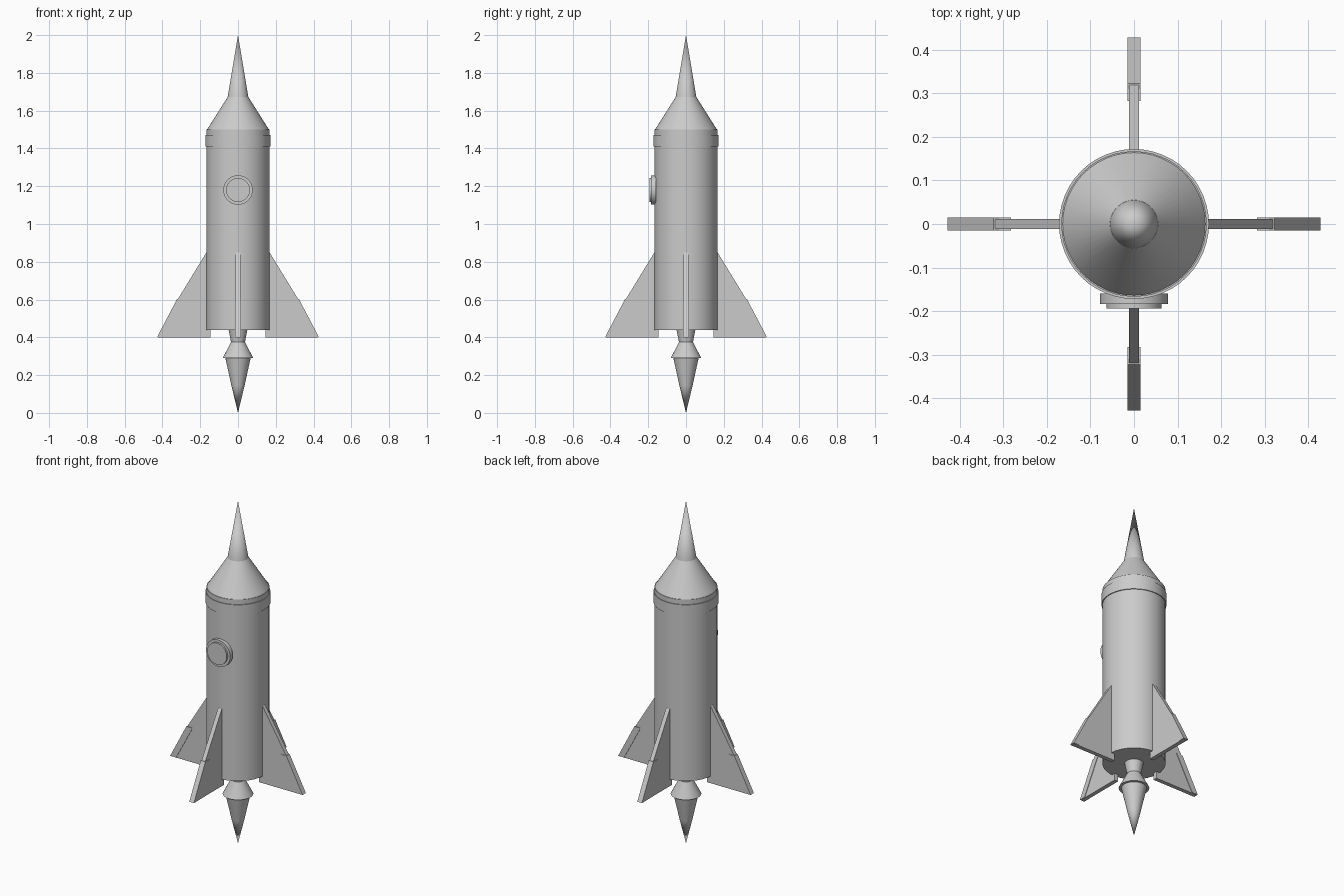
import bpy, bmesh, math
from mathutils import Matrix

if "Cube" in bpy.data.objects:
    bpy.data.objects.remove(bpy.data.objects["Cube"])

grey = bpy.data.materials.new("plain grey")
grey.diffuse_color = (0.6, 0.6, 0.6, 1)
grey.use_nodes = True
grey.node_tree.nodes["Principled BSDF"].inputs["Base Color"].default_value = grey.diffuse_color


def finish(name, bm, smooth=True):
    bmesh.ops.remove_doubles(bm, verts=bm.verts, dist=1e-5)
    bmesh.ops.recalc_face_normals(bm, faces=bm.faces)
    me = bpy.data.meshes.new(name)
    bm.to_mesh(me)
    bm.free()
    me.materials.append(grey)
    ob = bpy.data.objects.new(name, me)
    bpy.context.collection.objects.link(ob)
    if smooth:
        bpy.ops.object.select_all(action='DESELECT')
        ob.select_set(True)
        bpy.context.view_layer.objects.active = ob
        bpy.ops.object.shade_smooth_by_angle(angle=math.radians(25))
    return ob


def lathe(name, profile, matrix=None, n=48):
    """Spin (radius, z) points around z; the profile starts and ends on the axis."""
    bm = bmesh.new()
    vs = [bm.verts.new((r, 0, z)) for r, z in profile]
    es = [bm.edges.new(p) for p in zip(vs, vs[1:])]
    bmesh.ops.spin(bm, geom=vs + es, cent=(0, 0, 0), axis=(0, 0, 1),
                   angle=2 * math.pi, steps=n, use_merge=True)
    bmesh.ops.remove_doubles(bm, verts=bm.verts, dist=1e-5)
    if matrix:
        bm.transform(matrix)
    return finish(name, bm)


def plate(name, outline, thick, angle):
    """Extrude an (x, z) outline symmetrically about y = 0, then turn it about z."""
    bm = bmesh.new()
    f = bm.faces.new([bm.verts.new((x, -thick / 2, z)) for x, z in outline])
    ext = bmesh.ops.extrude_face_region(bm, geom=[f])["geom"]
    bmesh.ops.translate(bm, vec=(0, thick, 0),
                        verts=[v for v in ext if isinstance(v, bmesh.types.BMVert)])
    bm.transform(Matrix.Rotation(angle, 4, 'Z'))
    return finish(name, bm, smooth=False)


# Fuselage, collar and nose
lathe("body", [(0, 0.44), (0.167, 0.44), (0.167, 1.5), (0, 1.5)])
lathe("collar", [(0, 1.41), (0.172, 1.41), (0.172, 1.472), (0, 1.472)])
lathe("nose_cone", [(0, 1.495), (0.167, 1.495), (0.055, 1.672), (0, 1.672)])
lathe("nose_spike", [(0, 1.67), (0.055, 1.67), (0, 2.0)])

# Engine bell and exhaust flame
lathe("engine_bell", [(0, 0.45), (0.052, 0.45), (0.037, 0.375),
                      (0.081, 0.29), (0, 0.29)])
lathe("flame", [(0, 0.295), (0.068, 0.295), (0.035, 0.145), (0, 0.0)])

# Porthole on the front: local z points to -y
port = Matrix.Translation((0, 0, 1.18)) @ Matrix.Rotation(math.pi / 2, 4, 'X')
lathe("porthole_frame", [(0, 0.16), (0.078, 0.16), (0.078, 0.184), (0, 0.184)], port)
lathe("porthole_glass", [(0, 0.17), (0.063, 0.17), (0.063, 0.194), (0, 0.194)], port)

# Four fins with thicker lower leading edges
for i in range(4):
    a = i * math.pi / 2
    plate(f"fin_{i + 1}", [(0.145, 0.40), (0.425, 0.40), (0.32, 0.60),
                           (0.167, 0.85), (0.145, 0.85)], 0.024, a)
    plate(f"fin_edge_{i + 1}", [(0.39, 0.402), (0.428, 0.402), (0.323, 0.602),
                                (0.283, 0.602)], 0.03, a)
